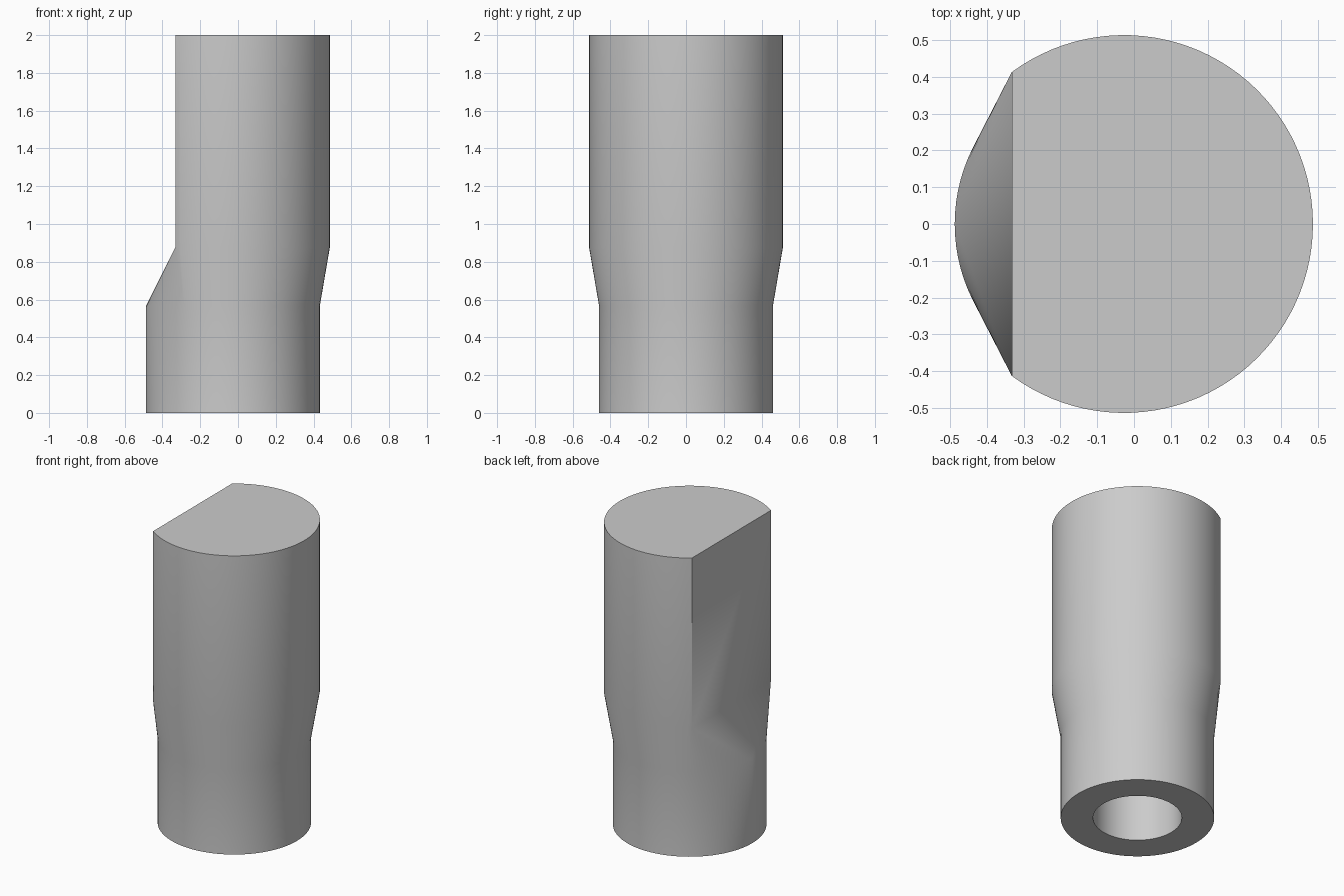
import bpy, bmesh
from math import cos, sin, pi, acos

cube = bpy.data.objects.get("Cube")
if cube:
    bpy.data.objects.remove(cube, do_unlink=True)

SEG = 96
AXIS_X = -0.027
LOW_R, HIGH_R, BORE_R = 0.46, 0.513, 0.266
FLAT_X = -0.332
LOW_Z, HIGH_Z, TOP_Z, BORE_Z = 0.565, 0.875, 2.0, 0.57

grey = bpy.data.materials.new("plain grey")
grey.use_nodes = True
colour = (0.6, 0.6, 0.6, 1)
grey.diffuse_color = colour
grey.node_tree.nodes["Principled BSDF"].inputs["Base Color"].default_value = colour

bm = bmesh.new()


def circle(radius, z):
    return [bm.verts.new((AXIS_X + radius * cos(2 * pi * i / SEG),
                          radius * sin(2 * pi * i / SEG), z)) for i in range(SEG)]


def d_shape(z):
    # arc that stops at the flat; closing the loop makes the flat side
    end = acos((FLAT_X - AXIS_X) / HIGH_R)
    return [bm.verts.new((AXIS_X + HIGH_R * cos(a), HIGH_R * sin(a), z))
            for a in (-end + 2 * end * i / 72 for i in range(73))]


def walls(lower, upper):
    n = len(lower)
    for i in range(n):
        j = (i + 1) % n
        bm.faces.new((lower[i], lower[j], upper[j], upper[i]))


# Transition between the round collar and the D-shaped shank
collar_top, shank_base = circle(LOW_R, LOW_Z), d_shape(HIGH_Z)
bmesh.ops.convex_hull(bm, input=collar_top + shank_base)
bm.normal_update()
caps = [f for f in bm.faces if abs(f.normal.z) > 0.99]
bmesh.ops.delete(bm, geom=caps, context='FACES_ONLY')
inner = [e for e in bm.edges if not e.link_faces]
bmesh.ops.delete(bm, geom=inner, context='EDGES')

# Round collar and D-shaped shank
collar_base, shank_top = circle(LOW_R, 0), d_shape(TOP_Z)
walls(collar_base, collar_top)
walls(shank_base, shank_top)
bm.faces.new(shank_top)

# Blind bore in the underside
bore_mouth, bore_end = circle(BORE_R, 0), circle(BORE_R, BORE_Z)
walls(collar_base, bore_mouth)
walls(bore_mouth, bore_end)
bm.faces.new(bore_end)

bmesh.ops.recalc_face_normals(bm, faces=bm.faces[:])
mesh = bpy.data.meshes.new("shaft_adapter")
bm.to_mesh(mesh)
bm.free()
mesh.materials.append(grey)
adapter = bpy.data.objects.new("shaft_adapter", mesh)
bpy.context.collection.objects.link(adapter)

bpy.ops.object.select_all(action='DESELECT')
adapter.select_set(True)
bpy.context.view_layer.objects.active = adapter
bpy.ops.object.shade_smooth_by_angle()
